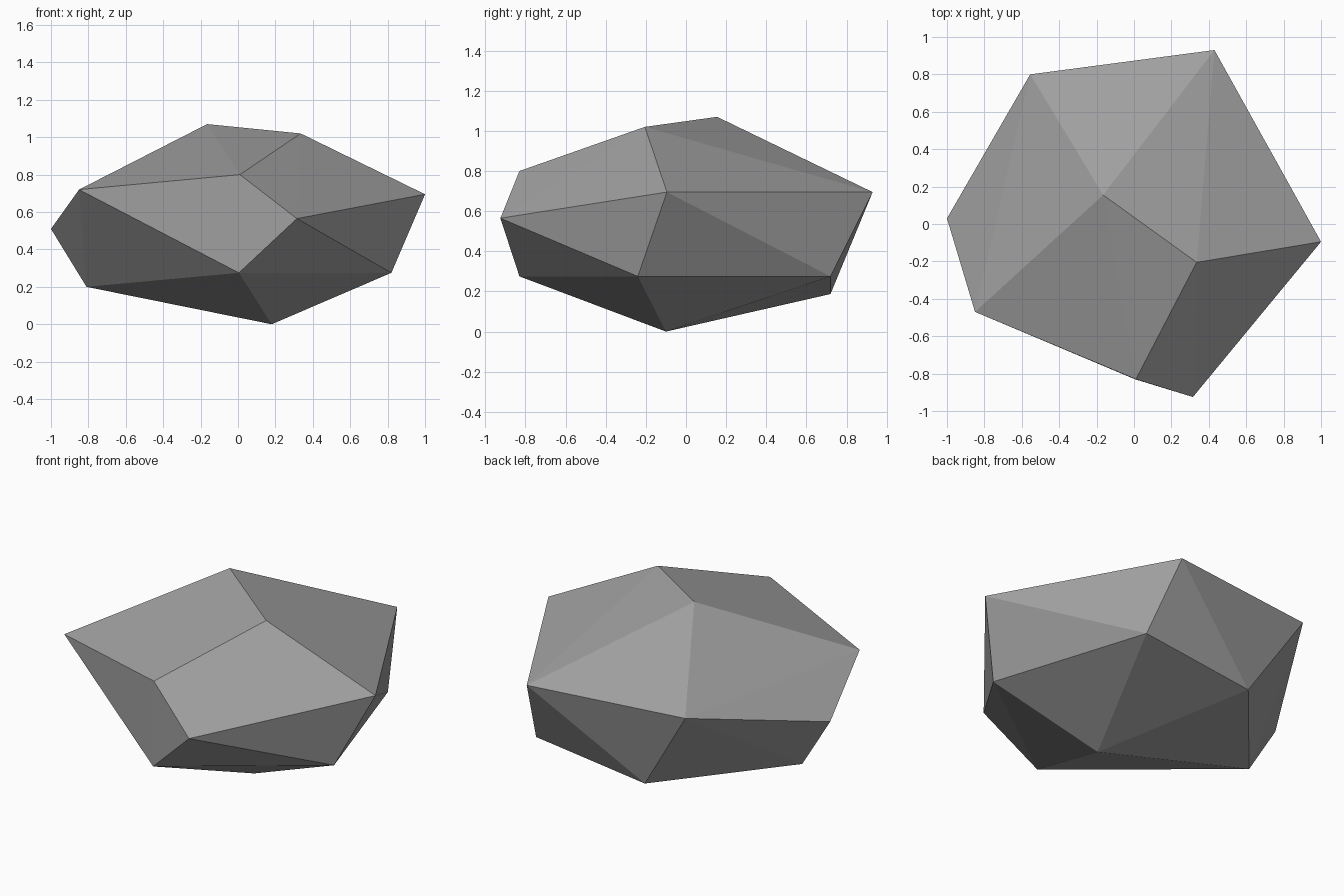
import bpy
import bmesh

if "Cube" in bpy.data.objects:
    bpy.data.objects.remove(bpy.data.objects["Cube"])

# Corner points of the faceted boulder, by level
crown = [(-0.165, 0.155, 1.07), (0.335, -0.205, 1.02), (0.01, -0.83, 0.80)]
girdle = [(-0.85, -0.47, 0.72), (0.315, -0.925, 0.565), (1.0, -0.095, 0.695),
          (0.43, 0.93, 0.695), (-0.555, 0.80, 0.705), (-1.0, 0.03, 0.51)]
base = [(0.82, -0.24, 0.275), (0.005, -0.83, 0.275), (-0.81, 0.03, 0.20),
        (-0.225, 0.72, 0.187), (0.513, 0.72, 0.275), (0.18, -0.10, 0.0)]

# Boulder: convex hull around the corners, flat shaded
bm = bmesh.new()
for p in crown + girdle + base:
    bm.verts.new(p)
bmesh.ops.convex_hull(bm, input=bm.verts[:])
bmesh.ops.recalc_face_normals(bm, faces=bm.faces[:])
mesh = bpy.data.meshes.new("boulder")
bm.to_mesh(mesh)
bm.free()
boulder = bpy.data.objects.new("boulder", mesh)
bpy.context.collection.objects.link(boulder)

# Stone colour
stone = bpy.data.materials.new("stone grey")
stone.diffuse_color = (0.35, 0.35, 0.35, 1)
stone.use_nodes = True
stone.node_tree.nodes["Principled BSDF"].inputs["Base Color"].default_value = stone.diffuse_color
mesh.materials.append(stone)
